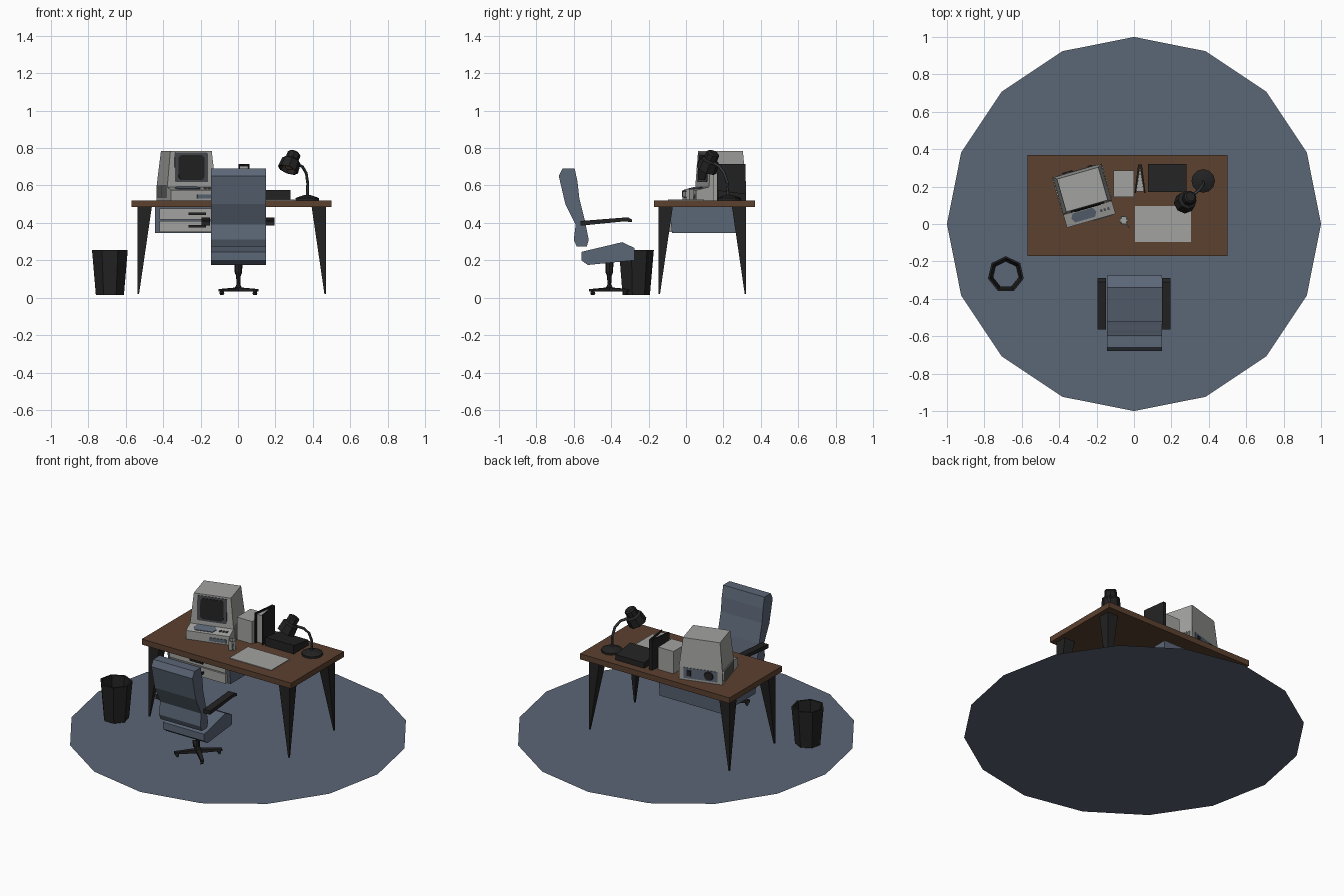
import bpy, bmesh, math
from mathutils import Vector

if "Cube" in bpy.data.objects:
    bpy.data.objects.remove(bpy.data.objects["Cube"])

def material(name, rgb):
    m = bpy.data.materials.new(name)
    m.diffuse_color = (*rgb, 1)
    m.use_nodes = True
    m.node_tree.nodes["Principled BSDF"].inputs["Base Color"].default_value = m.diffuse_color
    return m

BROWN = material("wood brown", (0.105, 0.052, 0.028))
SLATE = material("slate blue", (0.105, 0.133, 0.18))
LIGHT = material("light grey", (0.36, 0.36, 0.35))
BLACK = material("near black", (0.016, 0.016, 0.016))
GREY = material("dark grey", (0.06, 0.065, 0.075))

def make(name, verts, faces, mat):
    bm = bmesh.new()
    vs = [bm.verts.new(v) for v in verts]
    for f in faces:
        bm.faces.new([vs[i] for i in f])
    bmesh.ops.recalc_face_normals(bm, faces=bm.faces)
    me = bpy.data.meshes.new(name)
    bm.to_mesh(me)
    bm.free()
    me.materials.append(mat)
    ob = bpy.data.objects.new(name, me)
    bpy.context.collection.objects.link(ob)
    return ob

def loft(name, rings, mat, cap0=True, cap1=True):
    n = len(rings[0])
    faces = [(r * n + i, r * n + (i + 1) % n, (r + 1) * n + (i + 1) % n, (r + 1) * n + i)
             for r in range(len(rings) - 1) for i in range(n)]
    if cap0:
        faces.append(tuple(range(n)))
    if cap1:
        faces.append(tuple(range((len(rings) - 1) * n, len(rings) * n)))
    return make(name, [v for r in rings for v in r], faces, mat)

def rect(x0, x1, y0, y1, z):
    return [(x0, y0, z), (x1, y0, z), (x1, y1, z), (x0, y1, z)]

def box(name, x0, x1, y0, y1, z0, z1, mat):
    return loft(name, [rect(x0, x1, y0, y1, z0), rect(x0, x1, y0, y1, z1)], mat)

def prism(name, profile, x0, x1, mat):
    return loft(name, [[(x, y, z) for y, z in profile] for x in (x0, x1)], mat)

def lathe(name, centre, prof, n, mat, axis=(0, 0, 1), start=0.0, caps=(True, True)):
    q = Vector(axis).to_track_quat('Z', 'Y')
    c = Vector(centre)
    rings = [[c + q @ Vector((r * math.cos(start + i * math.tau / n),
                              r * math.sin(start + i * math.tau / n), h))
              for i in range(n)] for r, h in prof]
    return loft(name, rings, mat, *caps)

def tube(name, pts, r, n, mat):
    pts = [Vector(p) for p in pts]
    rings = []
    for i, p in enumerate(pts):
        d = pts[min(i + 1, len(pts) - 1)] - pts[max(i - 1, 0)]
        q = d.to_track_quat('Z', 'Y')
        rings.append([p + q @ Vector((r * math.cos(k * math.tau / n), r * math.sin(k * math.tau / n), 0))
                      for k in range(n)])
    return loft(name, rings, mat)

# round rug
make("rug", [(math.cos(i * math.tau / 16), math.sin(i * math.tau / 16), 0) for i in range(16)],
     [tuple(range(16))], SLATE)

# desk top and tapered legs
box("desk_top", -0.57, 0.5, -0.17, 0.37, 0.484, 0.52, BROWN)
for sx, cx in (("left", -0.537), ("right", 0.47)):
    for sy, cy in (("front", -0.147), ("back", 0.322)):
        dx = 1 if cx < 0 else -1
        dy = 1 if cy < 0 else -1
        loft(f"desk_leg_{sy}_{sx}",
             [rect(cx, cx + dx * w, cy, cy + dy * w, z) for w, z in ((0.008, 0.02), (0.076, 0.484))], BLACK)

# drawer unit
prism("drawer_case", [(-0.09, 0.484), (-0.075, 0.345), (0.27, 0.345), (0.28, 0.484)], -0.445, 0.0, SLATE)
for i, z in enumerate((0.35, 0.417)):
    box(f"drawer_front_{i}", -0.42, -0.02, -0.1, -0.075, z, z + 0.061, LIGHT)
    box(f"drawer_handle_{i}", -0.265, -0.17, -0.12, -0.112, z + 0.026, z + 0.038, BLACK)
    for x in (-0.262, -0.181):
        box(f"drawer_handle_post_{i}", x, x + 0.008, -0.114, -0.099, z + 0.027, z + 0.037, BLACK)

# office chair
prism("chair_back", [(-0.66, 0.69), (-0.68, 0.65), (-0.645, 0.5), (-0.59, 0.39), (-0.6, 0.31), (-0.585, 0.275),
                     (-0.53, 0.275), (-0.52, 0.31), (-0.54, 0.41), (-0.57, 0.53), (-0.58, 0.62), (-0.595, 0.69)],
      -0.145, 0.15, SLATE)
prism("chair_seat", [(-0.56, 0.245), (-0.34, 0.297), (-0.275, 0.265), (-0.275, 0.2), (-0.525, 0.175),
                     (-0.56, 0.2)], -0.145, 0.15, SLATE)
for side, x in (("left", -0.195), ("right", 0.15)):
    prism("chair_arm_" + side, [(-0.565, 0.41), (-0.31, 0.43), (-0.29, 0.418), (-0.29, 0.404), (-0.33, 0.408),
                                (-0.565, 0.385)], x, x + 0.046, BLACK)
CX, CY = 0.002, -0.41
lathe("chair_stem", (CX, CY, 0), [(0.018, 0.035), (0.018, 0.055), (0.01, 0.07), (0.012, 0.115), (0.02, 0.135),
                                  (0.022, 0.19)], 8, BLACK)
for k in range(4):
    a = math.pi / 4 + k * math.pi / 2
    d, p = Vector((math.cos(a), math.sin(a), 0)), Vector((-math.sin(a), math.cos(a), 0))
    c = Vector((CX, CY, 0))
    rings = [[c + d * r + p * w + Vector((0, 0, z)) for w, z in ((-h, z0), (h, z0), (h, z1), (-h, z1))]
             for r, h, z0, z1 in ((0.0, 0.014, 0.032, 0.055), (0.142, 0.01, 0.034, 0.046))]
    loft(f"chair_foot_{k}", rings, BLACK)
    lathe(f"chair_caster_{k}", c + d * 0.125 + Vector((0, 0, 0.024)), [(0.011, -0.008), (0.011, 0.008)],
          6, BLACK, axis=p)

# open waste bin
lathe("waste_bin", (-0.685, -0.27, 0),
      [(0.077, 0.015), (0.098, 0.255), (0.087, 0.255), (0.07, 0.015)], 7, BLACK,
      start=-math.pi / 2, caps=(False, False))

# computer, built at the origin and then turned
pc = []
def half(z):
    return 0.135 if z <= 0.6 else 0.135 - 0.02 * (z - 0.6) / 0.185
pc_prof = [(-0.14, 0.52), (-0.14, 0.575), (-0.068, 0.592), (-0.058, 0.785), (0.125, 0.785),
           (0.138, 0.6), (0.138, 0.52)]
pc.append(loft("computer_body", [[(s * half(z), y, z) for y, z in pc_prof] for s in (-1, 1)], LIGHT))

def front_plate(name, hw, z0, z1, cut, lift, mat):
    pts = [(-hw, z0 + cut), (-hw + cut, z0), (hw - cut, z0), (hw, z0 + cut),
           (hw, z1 - cut), (hw - cut, z1), (-hw + cut, z1), (-hw, z1 - cut)]
    fy = lambda z: -0.068 + 0.01 * (z - 0.592) / 0.193
    return loft(name, [[(x, fy(z) - o, z) for x, z in pts] for o in (-0.002, lift)], mat)
pc.append(front_plate("screen_bezel", 0.092, 0.618, 0.775, 0.004, 0.003, GREY))
pc.append(front_plate("screen_glass", 0.072, 0.63, 0.762, 0.014, 0.006, BLACK))

# keypad, front slot, rear panel and side vents
key = [(-0.1, -0.1), (-0.085, -0.125), (0.025, -0.125), (0.04, -0.1), (0.025, -0.075), (-0.085, -0.075)]
pc.append(loft("keypad", [[(x, y, 0.575 + (y + 0.14) * 0.236 + o) for x, y in key] for o in (-0.002, 0.004)], SLATE))
for i in range(3):
    pc.append(box(f"button_{i}", 0.06 + i * 0.02, 0.072 + i * 0.02, -0.11, -0.095, 0.58, 0.589, GREY))
pc.append(box("front_slot", 0.01, 0.115, -0.144, -0.138, 0.53, 0.552, SLATE))
pc.append(box("rear_panel", -0.105, 0.105, 0.136, 0.141, 0.533, 0.6, SLATE))
pc.append(lathe("rear_fan", (-0.05, 0.14, 0.566), [(0.03, 0), (0.026, 0.008)], 10, BLACK, axis=(0, 1, 0)))
pc.append(box("rear_socket", 0.06, 0.085, 0.14, 0.147, 0.55, 0.585, BLACK))
for s in (-1, 1):
    for i in range(10):
        y = -0.05 + i * 0.018
        x0, x1 = sorted((s * 0.13, s * 0.14))
        pc.append(box("side_vent", x0, x1, y, y + 0.009, 0.535, 0.6, LIGHT))
for ob in pc:
    ob.location = (-0.267, 0.152, 0)
    ob.rotation_euler = (0, 0, math.radians(16))

# things on the desk
box("paper_block", -0.11, 0.0, 0.145, 0.285, 0.52, 0.665, LIGHT)
box("paper_sheet", 0.005, 0.305, -0.095, 0.095, 0.52, 0.524, LIGHT)
prism("black_case", [(0.17, 0.52), (0.17, 0.575), (0.32, 0.555), (0.32, 0.52)], 0.075, 0.28, BLACK)

# standing half-open book
def upright(name, pts, z0, z1, mat):
    return loft(name, [[(x, y, z) for x, y in pts] for z in (z0, z1)], mat)
upright("book_cover_left", [(0.003, 0.165), (0.01, 0.165), (0.032, 0.318), (0.022, 0.318)], 0.52, 0.715, BLACK)
upright("book_cover_right", [(0.055, 0.165), (0.062, 0.165), (0.042, 0.318), (0.032, 0.318)], 0.52, 0.715, BLACK)
upright("book_pages", [(0.012, 0.175), (0.053, 0.175), (0.032, 0.305)], 0.525, 0.705, LIGHT)

# mug with handle
lathe("mug", (-0.055, 0.02, 0), [(0.024, 0.52), (0.026, 0.58), (0.02, 0.58), (0.019, 0.53)], 6, LIGHT)
tube("mug_handle", [(-0.04, 0.0, 0.57), (-0.025, -0.018, 0.567), (-0.025, -0.018, 0.54), (-0.04, 0.0, 0.535)],
     0.004, 4, LIGHT)

# desk lamp
lathe("lamp_base", (0.37, 0.23, 0), [(0.063, 0.52), (0.063, 0.532), (0.05, 0.538), (0.02, 0.548)], 12, BLACK)
tube("lamp_arm", [(0.37, 0.225, 0.535), (0.373, 0.222, 0.61), (0.365, 0.205, 0.665), (0.345, 0.18, 0.7),
                  (0.305, 0.145, 0.72)], 0.008, 6, GREY)
top, axis = Vector((0.303, 0.147, 0.778)), Vector((-0.038, -0.04, -0.1)).normalized()
lathe("lamp_shade", top, [(0.026, 0.0), (0.036, 0.008), (0.036, 0.042), (0.052, 0.052), (0.057, 0.108),
                          (0.05, 0.108), (0.044, 0.06)], 8, BLACK, axis=axis)
lathe("lamp_bulb", top + axis * 0.062, [(0.012, 0), (0.026, 0.015), (0.024, 0.034), (0.01, 0.042)], 6, BROWN, axis=axis)
